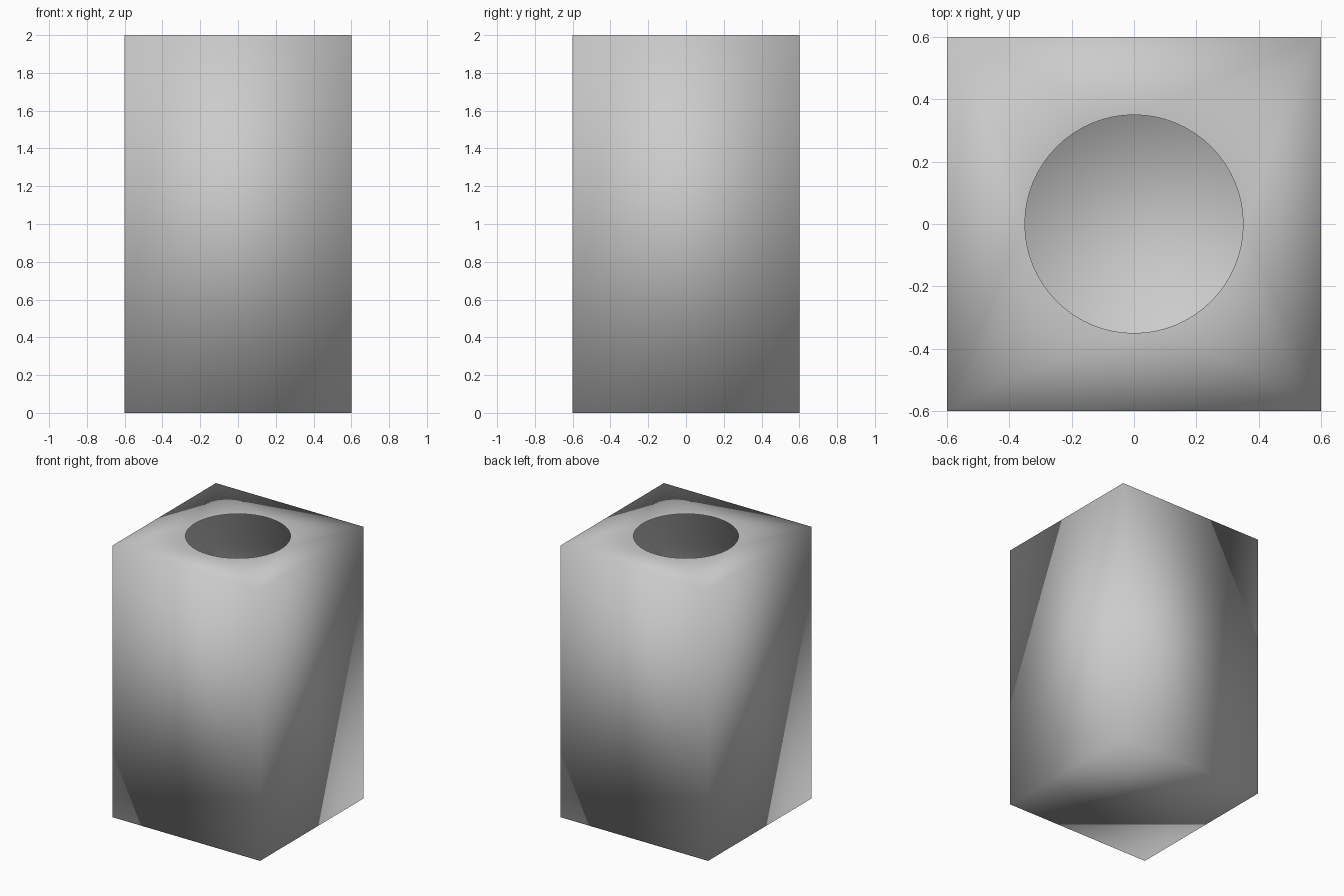
import bpy, bmesh
from mathutils import Matrix

if "Cube" in bpy.data.objects:
    bpy.data.objects.remove(bpy.data.objects["Cube"])

WIDTH, HEIGHT, HOLE_RADIUS, SIDES = 1.2, 2.0, 0.35, 64

bm = bmesh.new()

# Square hollow body: a box without its lid
bmesh.ops.create_cube(bm, size=1.0, matrix=Matrix.Translation((0, 0, HEIGHT / 2))
                      @ Matrix.Diagonal((WIDTH, WIDTH, HEIGHT, 1)))
lid = [f for f in bm.faces if f.calc_center_median().z > HEIGHT - 0.01]
bmesh.ops.delete(bm, geom=lid, context='FACES_ONLY')

# Top face with a round opening into the hollow
bmesh.ops.create_circle(bm, cap_ends=False, radius=HOLE_RADIUS, segments=SIDES,
                        matrix=Matrix.Translation((0, 0, HEIGHT)))
rim = [e for e in bm.edges if all(v.co.z > HEIGHT - 0.01 for v in e.verts)]
bmesh.ops.triangle_fill(bm, edges=rim, use_beauty=True, normal=(0, 0, 1))

# Outward normals, smooth all over
for f in bm.faces:
    f.normal_update()
    outward = f.calc_center_median()
    outward.z -= HEIGHT / 2
    if f.normal.dot(outward) < 0:
        f.normal_flip()
    f.smooth = True

mesh = bpy.data.meshes.new("hollow_block")
bm.to_mesh(mesh)
bm.free()
block = bpy.data.objects.new("hollow_block", mesh)
bpy.context.collection.objects.link(block)
